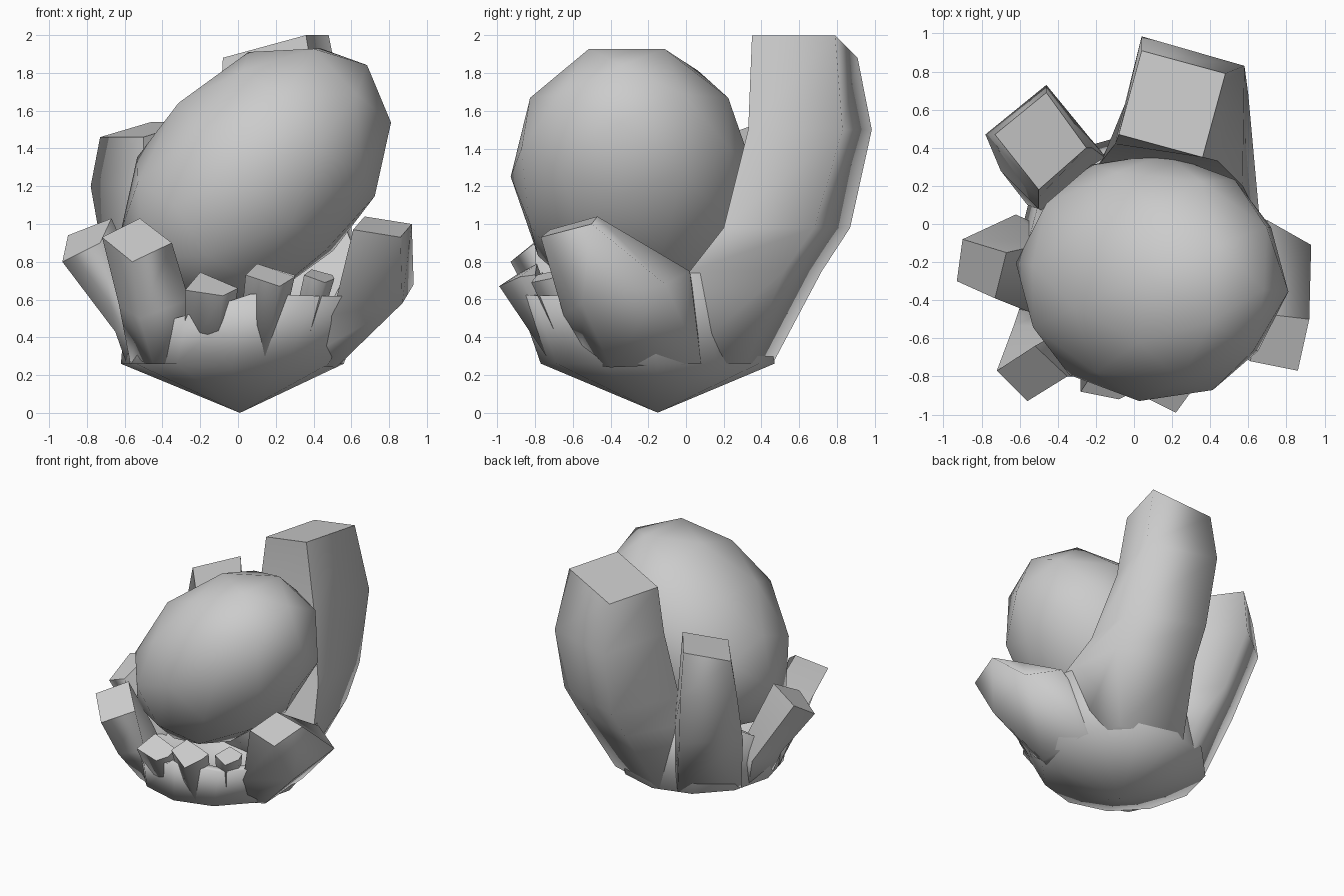
import bpy, bmesh, math
from mathutils import Matrix

cube = bpy.data.objects.get("Cube")
if cube:
    bpy.data.objects.remove(cube, do_unlink=True)

# Single grey material
grey = bpy.data.materials.new("plain_grey")
grey.use_nodes = True
COLOUR = (0.6, 0.6, 0.6, 1)
grey.diffuse_color = COLOUR
grey.node_tree.nodes["Principled BSDF"].inputs["Base Color"].default_value = COLOUR


def finish(bm, name):
    bmesh.ops.recalc_face_normals(bm, faces=bm.faces)
    for f in bm.faces:
        f.smooth = True
    me = bpy.data.meshes.new(name)
    bm.to_mesh(me)
    bm.free()
    me.materials.append(grey)
    ob = bpy.data.objects.new(name, me)
    bpy.context.collection.objects.link(ob)
    return ob


def skin(bm, rings):
    """Bridge consecutive rings of points with quads and return the vertex rings."""
    vs = [[bm.verts.new(p) for p in ring] for ring in rings]
    for a, b in zip(vs, vs[1:]):
        n = len(a)
        for i in range(n):
            j = (i + 1) % n
            bm.faces.new((a[i], a[j], b[j], b[i]))
    return vs


def finger(name, rings):
    """Four-sided stub, rings bottom to top; the first two corners face the egg."""
    bm = bmesh.new()
    vs = skin(bm, rings)
    bm.faces.new(vs[0][::-1])
    cap = bm.faces.new(vs[-1])
    for e in cap.edges:                      # crisp cut end
        e.smooth = False
    for a, b in zip(vs, vs[1:]):             # crisp inner corners
        for i in (0, 1):
            bm.edges.get((a[i], b[i])).smooth = False
    return finish(bm, name)


# Egg: tilted ellipsoid leaning up towards +x
bm = bmesh.new()
bmesh.ops.create_icosphere(
    bm, subdivisions=2, radius=1.02,
    matrix=Matrix.Translation((0.095, -0.28, 1.25))
    @ Matrix.Rotation(math.radians(-6), 4, 'Z')
    @ Matrix.Rotation(math.radians(45), 4, 'Y')
    @ Matrix.Diagonal((0.57, 0.64, 0.82, 1)))
finish(bm, "egg")

# Cupped palm: pointed bowl with an uneven rim
rim_z = [.74, .74, .78, .80, .85, .70, .50, .45, .52, .63, .62, .62]


def oval(cx, cy, rx, ry, z):
    pts = []
    for i in range(12):
        a = math.radians(30 * i)
        pts.append((cx + rx * math.cos(a), cy + ry * math.sin(a),
                    z if isinstance(z, float) else z[i]))
    return pts


bm = bmesh.new()
vs = skin(bm, [oval(-.03, -.15, .59, .62, .26),
               oval(.07, -.25, .67, .65, rim_z),
               oval(.07, -.25, .58, .57, rim_z),
               oval(.03, -.2, .40, .40, .35)])
tip = bm.verts.new((.01, -.15, 0))
for i in range(12):
    bm.faces.new((tip, vs[0][(i + 1) % 12], vs[0][i]))
bm.faces.new(vs[-1])
finish(bm, "palm_bowl")

# Tall back finger
finger("tall_back_finger", [
    [(-.30, .10, .26), (.50, -.05, .26), (.40, .32, .26), (-.08, .46, .26)],
    [(-.22, .25, .75), (.66, .02, .75), (.60, .52, .75), (.03, .72, .75)],
    [(-.17, .33, .98), (.57, .20, .98), (.60, .68, .98), (.05, .87, .98)],
    [(-.10, .42, 1.5), (.44, .33, 1.5), (.58, .83, 1.5), (.04, .985, 1.5)],
    [(-.08, .47, 1.88), (.36, .35, 2.0), (.48, .79, 2.0), (.04, .91, 1.88)]])

# Back right finger
finger("back_right_finger", [
    [(-.35, 0, .26), (-.10, .30, .26), (-.22, .42, .26), (-.56, .10, .26)],
    [(-.50, .08, .75), (-.14, .34, .75), (-.36, .60, .75), (-.70, .28, .75)],
    [(-.50, .14, 1.2), (-.22, .40, 1.2), (-.46, .73, 1.2), (-.78, .47, 1.2)],
    [(-.50, .18, 1.46), (-.25, .40, 1.54), (-.46, .69, 1.54), (-.73, .47, 1.46)]])

# Right side finger
finger("right_finger", [
    [(-.30, -.10, .26), (-.57, .02, .26), (-.59, -.25, .26), (-.48, -.40, .26)],
    [(-.45, -.10, .55), (-.62, .05, .47), (-.65, -.28, .43), (-.53, -.47, .45)],
    [(-.67, -.15, 1.03), (-.90, -.08, .94), (-.93, -.30, .80), (-.73, -.39, .90)]])

# Front right finger
finger("front_right_finger", [
    [(-.28, -.40, .26), (-.57, -.35, .26), (-.45, -.60, .26), (-.18, -.70, .26)],
    [(-.36, -.55, .68), (-.63, -.53, .57), (-.52, -.77, .50), (-.26, -.80, .60)],
    [(-.52, -.64, 1.03), (-.72, -.77, .93), (-.56, -.93, .80), (-.35, -.80, .90)]])

# Left side finger, broad at the root
finger("left_finger", [
    [(.30, .10, .26), (.30, -.55, .26), (.52, -.40, .24), (.52, .08, .26)],
    [(.70, .02, .75), (.50, -.65, .52), (.87, -.55, .58), (.93, -.11, .68)],
    [(.67, -.47, 1.04), (.61, -.72, .97), (.86, -.77, .93), (.92, -.50, 1.0)]])

# Three short front fingers: (name, root x, root y, cap corners)
short = [
    ("short_finger_right", -.15, -.72,
     [(-.02, -.76, .67), (-.20, -.76, .745), (-.28, -.88, .65), (-.08, -.92, .62), (0, -.88, .66)]),
    ("short_finger_middle", .12, -.73,
     [(.30, -.80, .73), (.10, -.79, .79), (.04, -.90, .73), (.22, -.99, .67), (.30, -.88, .72)]),
    ("short_finger_left", .33, -.64,
     [(.50, -.66, .73), (.39, -.66, .76), (.35, -.79, .73), (.46, -.82, .69), (.51, -.72, .71)]),
]
for name, rx, ry, cap in short:
    n = len(cap)
    cx = sum(p[0] for p in cap) / n
    cy = sum(p[1] for p in cap) / n
    root = [(rx + (p[0] - cx) * .8, ry + .06 + (p[1] - cy) * .6, .30) for p in cap]
    finger(name, [root, cap])
